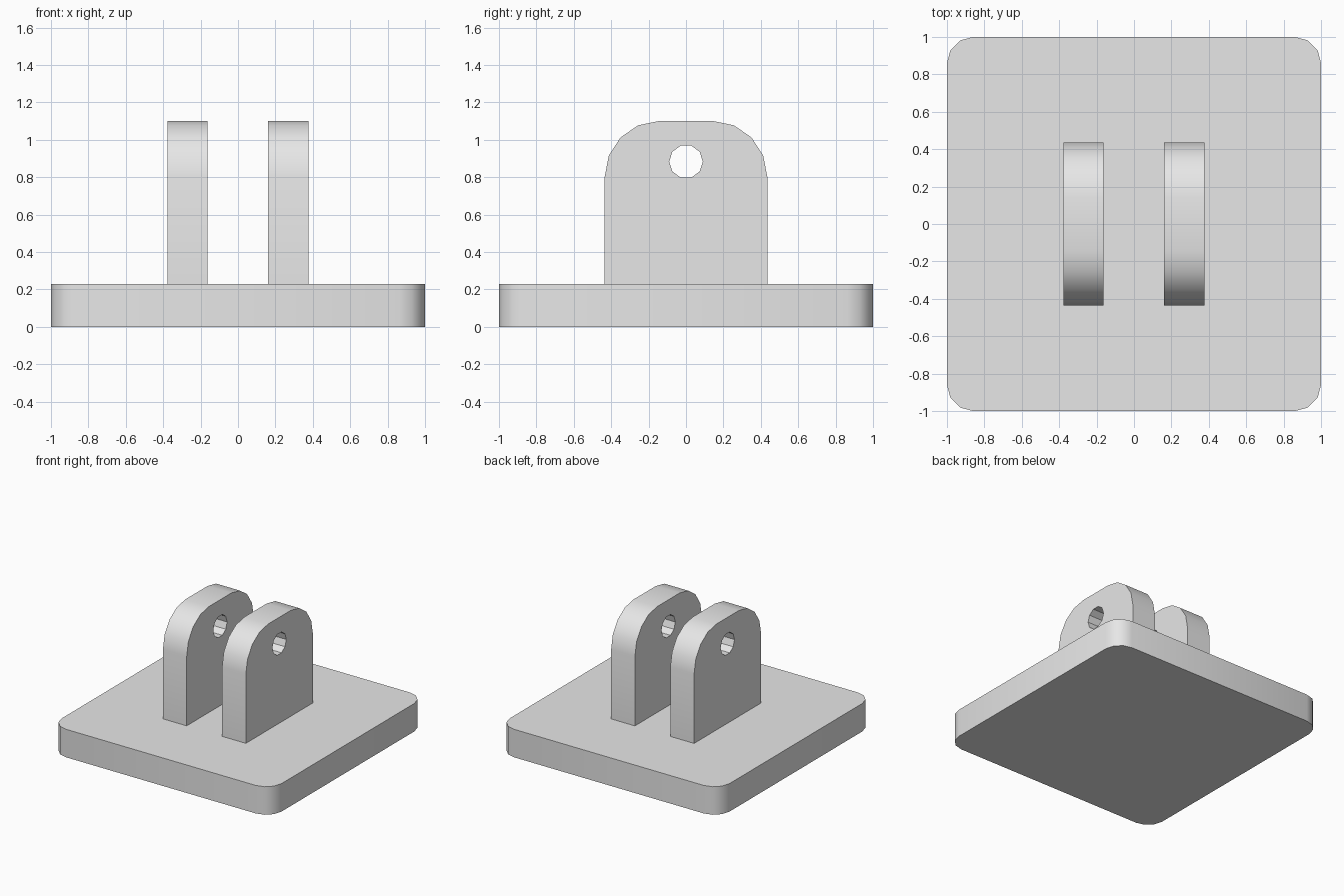
import bpy, bmesh, math
from mathutils import Matrix, Vector

cube = bpy.data.objects.get("Cube")
if cube:
    bpy.data.objects.remove(cube, do_unlink=True)

grey = bpy.data.materials.new("plain grey")
grey.use_nodes = True
grey.diffuse_color = (0.8, 0.8, 0.8, 1)
grey.node_tree.nodes["Principled BSDF"].inputs["Base Color"].default_value = grey.diffuse_color


def arc(cx, cy, rx, ry, start, end, steps):
    """Points on an elliptical arc, angles in degrees."""
    angles = [math.radians(start + (end - start) * i / steps) for i in range(steps + 1)]
    return [(cx + rx * math.cos(a), cy + ry * math.sin(a)) for a in angles]


def extrude_profile(name, loops, depth, matrix):
    """Fill the outline (later loops are holes) and extrude it along local z."""
    bm = bmesh.new()
    edges = []
    for loop in loops:
        verts = [bm.verts.new((x, y, 0)) for x, y in loop]
        edges += [bm.edges.new((v, verts[i - 1])) for i, v in enumerate(verts)]
    bmesh.ops.triangle_fill(bm, edges=edges, use_beauty=True, normal=(0, 0, 1))
    result = bmesh.ops.extrude_face_region(bm, geom=bm.faces[:], use_keep_orig=True)
    top = [g for g in result["geom"] if isinstance(g, bmesh.types.BMVert)]
    bmesh.ops.translate(bm, verts=top, vec=(0, 0, depth))
    bm.transform(matrix)
    bmesh.ops.recalc_face_normals(bm, faces=bm.faces[:])
    mesh = bpy.data.meshes.new(name)
    bm.to_mesh(mesh)
    bm.free()
    mesh.materials.append(grey)
    obj = bpy.data.objects.new(name, mesh)
    bpy.context.collection.objects.link(obj)
    bpy.ops.object.select_all(action="DESELECT")
    obj.select_set(True)
    bpy.context.view_layer.objects.active = obj
    bpy.ops.object.shade_smooth_by_angle(angle=math.radians(34))
    return obj


# Base plate with rounded corners
radius = 0.14
inner = 1 - radius
plate = []
for i, (sx, sy) in enumerate([(1, 1), (-1, 1), (-1, -1), (1, -1)]):
    plate += arc(sx * inner, sy * inner, radius, radius, i * 90, i * 90 + 90, 3)
extrude_profile("base_plate", [plate], 0.23, Matrix.Identity(4))

# Upright lugs: rounded top, ten-sided pin hole
outline = [(-0.435, 0.23), (0.435, 0.23)]
outline += arc(0.145, 0.80, 0.29, 0.30, 0, 90, 4)
outline += arc(-0.145, 0.80, 0.29, 0.30, 90, 180, 4)
hole = arc(0, 0.883, 0.09, 0.09, 0, 324, 9)

# Profile plane (x, y) becomes world (y, z); depth runs along world x
upright = Matrix(((0, 0, 1, 0), (1, 0, 0, 0), (0, 1, 0, 0), (0, 0, 0, 1)))
for name, x in (("left_lug", 0.16), ("right_lug", -0.378)):
    extrude_profile(name, [outline, hole], 0.216, Matrix.Translation(Vector((x, 0, 0))) @ upright)
